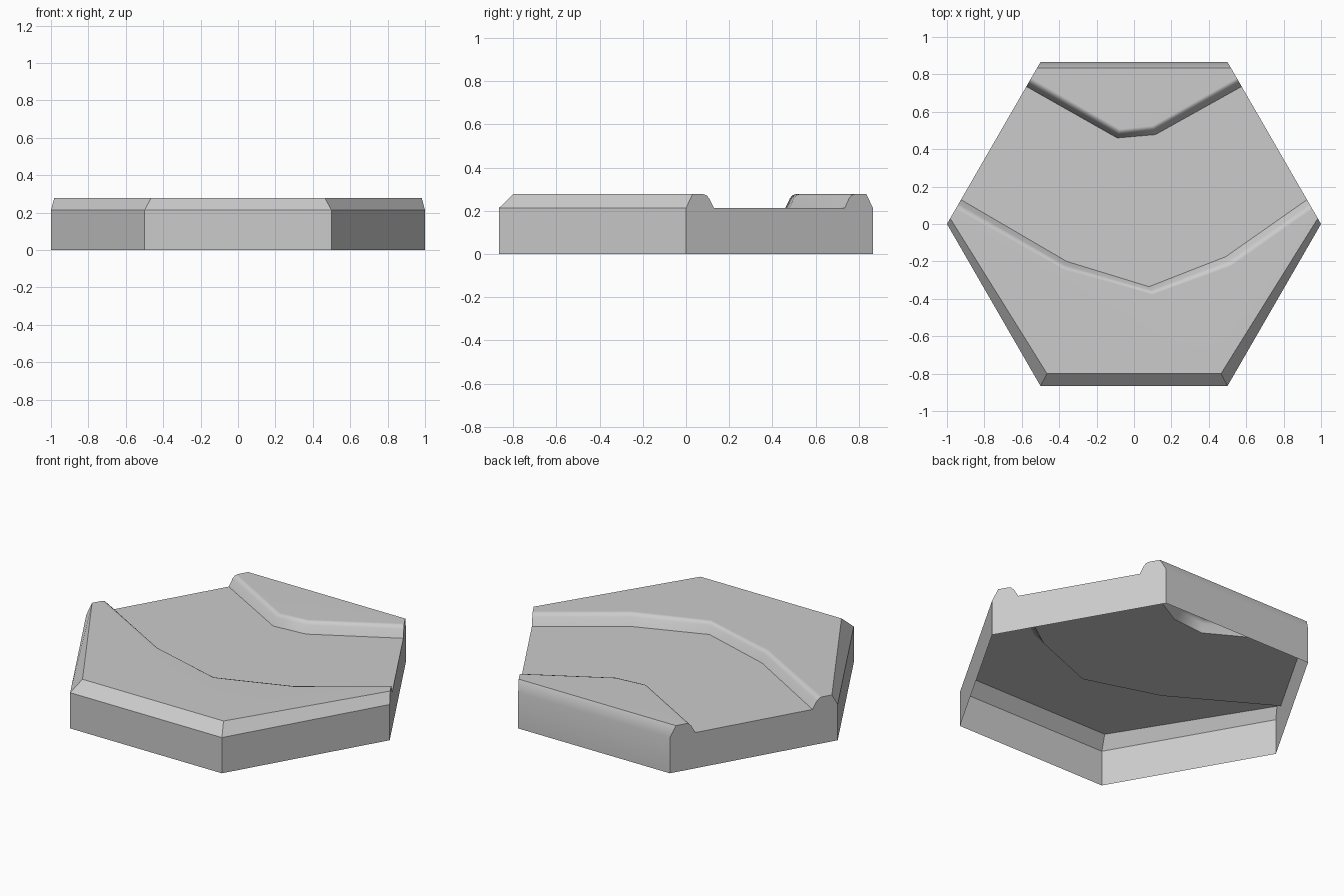
import bpy, bmesh, math

cube = bpy.data.objects.get("Cube")
if cube:
    bpy.data.objects.remove(cube, do_unlink=True)

RIM, TOP = 0.213, 0.277       # outer wall height and plateau height
ROOT3 = math.sqrt(3)
BACK = ROOT3 / 2

stone = bpy.data.materials.new("grey_stone")
stone.use_nodes = True
colour = (0.6, 0.6, 0.6, 1)
stone.diffuse_color = colour
stone.node_tree.nodes["Principled BSDF"].inputs["Base Color"].default_value = colour


def on_side(y, z, side=1):
    """Point on the rear slanted side of the hexagon."""
    return (side * (1 - y / ROOT3), y, z)


def bank(foot, crest):
    """Rows of points climbing from the channel bed to a rounded crest."""
    rows = []
    for along, rise in ((0, 0), (0.45, 0.7), (0.7, 0.92), (1, 1)):
        z = RIM + (TOP - RIM) * rise
        row = [(a[0] + (b[0] - a[0]) * along, a[1] + (b[1] - a[1]) * along, z)
               for a, b in zip(foot, crest)]
        row[0] = on_side(row[0][1], z, -1)
        row[-1] = on_side(row[-1][1], z)
        rows.append(row)
    return rows


# Channel banks, listed from left to right on screen
front_bank = bank([(-0.92, 0.13), (-0.36, -0.2), (0.08, -0.335), (0.49, -0.175), (0.92, 0.13)],
                  [(-0.95, 0.08), (-0.375, -0.245), (0.1, -0.378), (0.52, -0.225), (0.95, 0.08)])
back_bank = bank([(-0.57, 0.735), (-0.09, 0.46), (0.115, 0.478), (0.57, 0.735)],
                 [(-0.55, 0.78), (-0.075, 0.507), (0.1, 0.525), (0.55, 0.78)])

# Outer corners from the right side clockwise to the left, with bevel tops
corners = [(1, 0), (0.5, -BACK), (-0.5, -BACK), (-1, 0)]
bevel = [on_side(0.03, TOP), (0.465, -0.8, TOP), (-0.465, -0.8, TOP), on_side(0.03, TOP, -1)]
back_bevel = [on_side(0.835, TOP, -1), on_side(0.835, TOP)]

bm = bmesh.new()


def face(points):
    return bm.faces.new([bm.verts.new(p) for p in points])


# Flat tops and channel bed
face(front_bank[-1] + bevel)
face(back_bank[-1] + back_bevel[::-1])
face(front_bank[0] + back_bank[0][::-1])

# Sloping banks
for rows in (front_bank, back_bank):
    for low, high in zip(rows, rows[1:]):
        for i in range(len(low) - 1):
            face([low[i], low[i + 1], high[i + 1], high[i]])

# Front walls and their bevelled rims
for i in range(3):
    a, b = corners[i], corners[i + 1]
    face([(*a, 0), (*b, 0), (*b, RIM), (*a, RIM)])
    face([(*a, RIM), (*b, RIM), bevel[i + 1], bevel[i]])

# Back wall and rim
left, right = (-0.5, BACK), (0.5, BACK)
face([(*left, 0), (*right, 0), (*right, RIM), (*left, RIM)])
face([(*left, RIM), (*right, RIM), back_bevel[1], back_bevel[0]])

# Rear side walls following the channel outline
for side, end in ((1, -1), (-1, 0)):
    outline = [on_side(0, 0, side), on_side(BACK, 0, side),
               on_side(BACK, RIM, side), on_side(0.835, TOP, side)]
    outline += [row[end] for row in reversed(back_bank)]
    outline += [row[end] for row in front_bank]
    outline += [on_side(0.03, TOP, side), on_side(0, RIM, side)]
    face(outline)

bmesh.ops.remove_doubles(bm, verts=bm.verts, dist=0.0005)
bmesh.ops.recalc_face_normals(bm, faces=bm.faces)
bm.normal_update()
if max(bm.faces, key=lambda f: f.calc_area()).normal.z < 0:
    bmesh.ops.reverse_faces(bm, faces=bm.faces)

mesh = bpy.data.meshes.new("channel_tile")
bm.to_mesh(mesh)
bm.free()
mesh.materials.append(stone)
tile = bpy.data.objects.new("channel_tile", mesh)
bpy.context.collection.objects.link(tile)

# Soft bank crests, crisp walls and channel edges
bpy.ops.object.select_all(action="DESELECT")
tile.select_set(True)
bpy.context.view_layer.objects.active = tile
bpy.ops.object.shade_smooth_by_angle(angle=math.radians(35))
weighted = tile.modifiers.new("weighted_normals", "WEIGHTED_NORMAL")
weighted.keep_sharp = True
